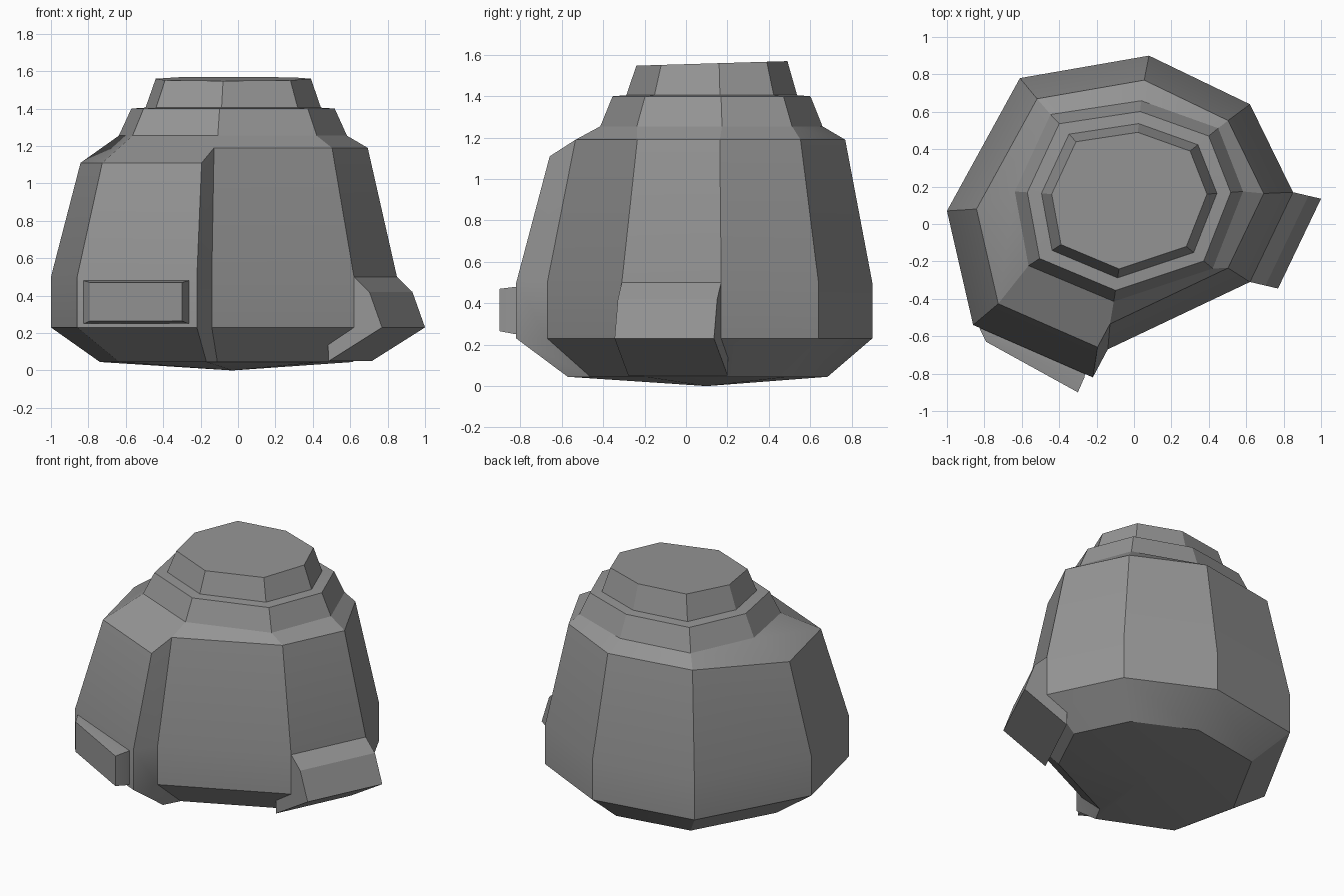
import bpy, bmesh, math
from mathutils import Vector

cube = bpy.data.objects.get("Cube")
if cube:
    bpy.data.objects.remove(cube, do_unlink=True)

grey = bpy.data.materials.new("stone_grey")
grey.use_nodes = True
colour = (0.3, 0.3, 0.3, 1)
grey.diffuse_color = colour
grey.node_tree.nodes["Principled BSDF"].inputs["Base Color"].default_value = colour


def loft(name, rings, cap_start=True, cap_end=True):
    """Bridge closed rings of equal length and merge collapsed points."""
    bm = bmesh.new()
    loops = [[bm.verts.new(p) for p in ring] for ring in rings]
    for low, high in zip(loops, loops[1:]):
        for i in range(len(low)):
            bm.faces.new((low[i - 1], low[i], high[i], high[i - 1]))
    if cap_start:
        bm.faces.new(loops[0])
    if cap_end:
        bm.faces.new(loops[-1])
    bmesh.ops.remove_doubles(bm, verts=bm.verts, dist=0.0005)
    bmesh.ops.recalc_face_normals(bm, faces=bm.faces)
    mesh = bpy.data.meshes.new(name)
    bm.to_mesh(mesh)
    bm.free()
    mesh.materials.append(grey)
    obj = bpy.data.objects.new(name, mesh)
    bpy.context.collection.objects.link(obj)
    bpy.ops.object.select_all(action='DESELECT')
    obj.select_set(True)
    bpy.context.view_layer.objects.active = obj
    bpy.ops.object.shade_smooth_by_angle(angle=math.radians(25))
    return obj


def scaled(outline, centre, s, height):
    """Scale an outline about a centre; height is a number or one per point."""
    heights = height if isinstance(height, list) else [height] * len(outline)
    cx, cy = centre
    return [(cx + (x - cx) * s, cy + (y - cy) * s, z)
            for (x, y), z in zip(outline, heights)]


# Body outline: an eight-sided plan with a raised front panel
body = [(-1, .07), (-.61, .78), (.08, .9), (.62, .64), (.85, .17),
        (.62, -.31), (-.14, -.67), (-.22, -.82), (-.86, -.54)]
# Crown outline; the doubled point closes off the raised panel
crown = [(-.44, .16), (-.31, .44), (.02, .49), (.3, .39), (.39, .16),
         (.28, -.12), (-.08, -.24), (-.08, -.24), (-.39, -.11)]
base_centre, body_centre, crown_centre = (-.03, .1), (-.07, .13), (-.02, .13)

shoulder = [1.19] * len(body)
for i in (0, 7, 8):
    shoulder[i] = 1.11
crown_top = [1.555 + .03 * y for x, y in crown]

# Body with stepped crown
loft("body", [
    scaled(body, base_centre, 0, 0),
    scaled(body, base_centre, .73, .045),
    scaled(body, body_centre, 1, .23),
    scaled(body, body_centre, 1, .5),
    scaled(body, body_centre, .83, shoulder),
    scaled(crown, crown_centre, 1.47, 1.255),
    scaled(crown, crown_centre, 1.31, 1.4),
    scaled(crown, crown_centre, 1.13, 1.405),
    scaled(crown, crown_centre, 1, crown_top),
], cap_start=False)

# Sloped skirt on the left side
profile = [(0, .5), (.55, .42), (1, .23), (-.9, .05), (-1, .4)]
out = Vector((.15, -.035))
loft("side_skirt", [
    [(*(Vector(corner) + out * k), z) for k, z in profile]
    for corner in (body[4], body[5])])


# Bevelled plate on the front panel
def upright(a, b, low, high):
    return [(*a, low), (*b, low), (*b, high), (*a, high)]


loft("front_plate", [
    upright((-.82, -.55), (-.26, -.79), .25, .48),
    upright((-.825, -.56), (-.265, -.82), .25, .48),
    upright((-.79, -.63), (-.3, -.9), .265, .47)])
